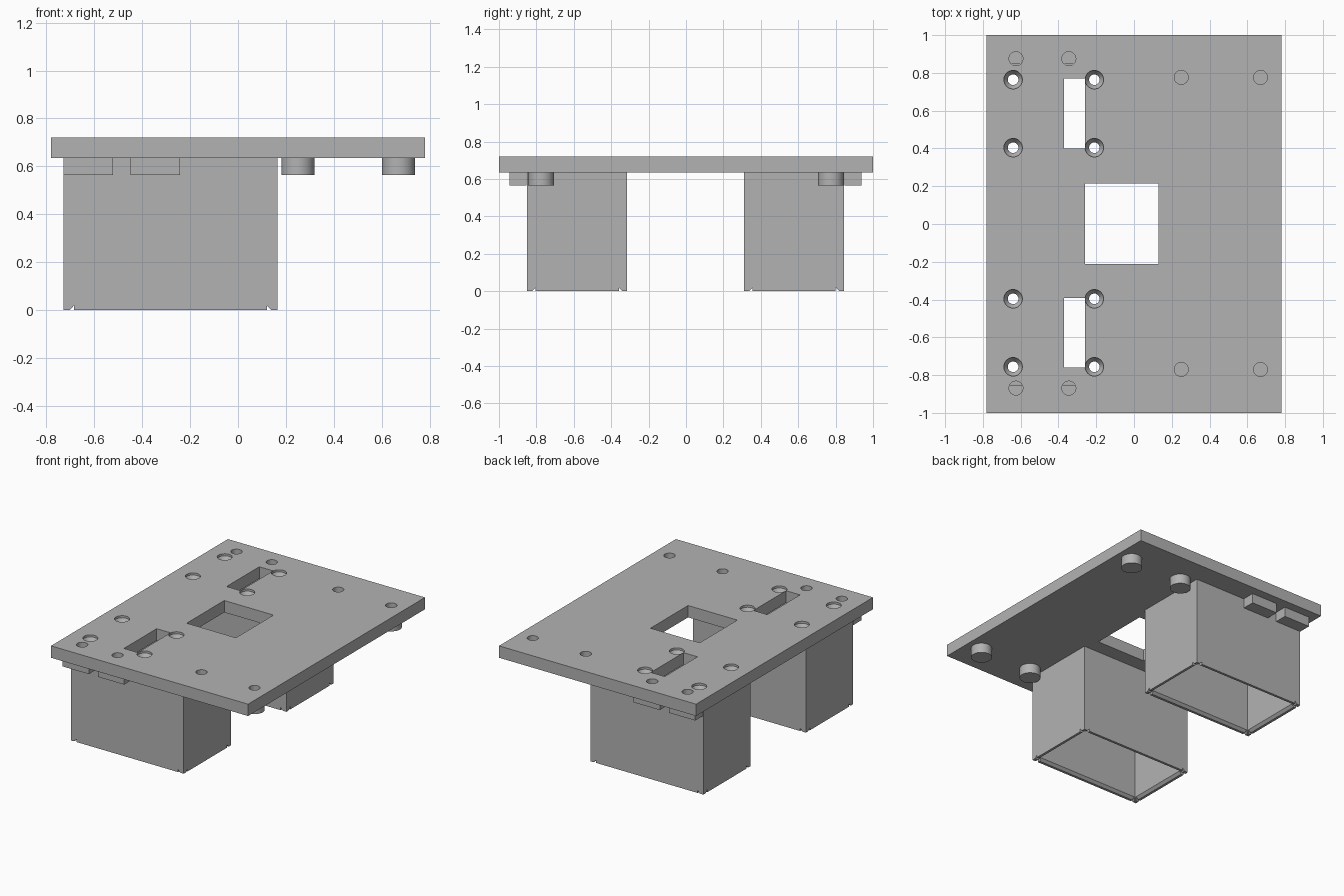
import bpy, bmesh, math

if "Cube" in bpy.data.objects:
    bpy.data.objects.remove(bpy.data.objects["Cube"])

grey = bpy.data.materials.new("plain grey")
grey.use_nodes = True
grey.diffuse_color = (0.45, 0.45, 0.45, 1)
grey.node_tree.nodes["Principled BSDF"].inputs["Base Color"].default_value = (0.45, 0.45, 0.45, 1)

PLATE_LOW, PLATE_TOP, PAD_LOW = 0.635, 0.72, 0.565
HOUSING_X = -0.282


def rect(cx, cy, w, d, z):
    return [(cx + sx * w / 2, cy + sy * d / 2, z)
            for sx, sy in ((-1, -1), (1, -1), (1, 1), (-1, 1))]


def circle(cx, cy, r, z, n=32):
    return [(cx + r * math.cos(math.tau * i / n), cy + r * math.sin(math.tau * i / n), z)
            for i in range(n)]


def loft(name, rings, closed=False):
    """Skin a stack of rings; cap the ends, or join last to first."""
    bm = bmesh.new()
    loops = [[bm.verts.new(p) for p in ring] for ring in rings]
    n = len(loops[0])
    pairs = list(zip(loops, loops[1:])) + ([(loops[-1], loops[0])] if closed else [])
    for a, b in pairs:
        for i in range(n):
            j = (i + 1) % n
            bm.faces.new((a[i], a[j], b[j], b[i]))
    if not closed:
        bm.faces.new(loops[0][::-1])
        bm.faces.new(loops[-1])
    bmesh.ops.recalc_face_normals(bm, faces=bm.faces)
    mesh = bpy.data.meshes.new(name)
    bm.to_mesh(mesh)
    bm.free()
    mesh.materials.append(grey)
    obj = bpy.data.objects.new(name, mesh)
    bpy.context.collection.objects.link(obj)
    return obj


def box(name, cx, cy, w, d, low, high):
    return loft(name, [rect(cx, cy, w, d, low), rect(cx, cy, w, d, high)])


def rod(name, cx, cy, r, low, high):
    return loft(name, [circle(cx, cy, r, low), circle(cx, cy, r, high)])


def cut(obj, cutters):
    """Subtract the cutters, keep the result and remove the helpers."""
    for c in cutters:
        c.hide_render = True
        mod = obj.modifiers.new("cut", "BOOLEAN")
        mod.operation, mod.solver, mod.object = "DIFFERENCE", "EXACT", c
    graph = bpy.context.evaluated_depsgraph_get()
    mesh = bpy.data.meshes.new_from_object(obj.evaluated_get(graph))
    obj.modifiers.clear()
    obj.data = mesh
    for c in cutters:
        bpy.data.objects.remove(c)


def smooth(obj):
    bpy.ops.object.select_all(action="DESELECT")
    obj.select_set(True)
    bpy.context.view_layer.objects.active = obj
    bpy.ops.object.shade_smooth_by_angle(angle=math.radians(25))


# Top plate with its window, slots, countersunk holes and blind pockets
plate = box("top_plate", 0, 0, 1.56, 2, PLATE_LOW, PLATE_TOP)
cutters = [box("window_cutter", -0.064, 0.002, 0.39, 0.425, 0.6, 0.8)]
for side in (-1, 1):
    y = side * 0.58 + 0.004
    cutters.append(box("slot_cutter", -0.315, y, 0.11, 0.37, 0.6, 0.8))
    for x in (-0.64, -0.21):
        for dy in (-0.18, 0.18):
            stack = ((0.028, 0.6), (0.028, 0.675), (0.049, 0.705), (0.049, 0.75))
            cutters.append(loft("screw_cutter", [circle(x, y + dy, r, z) for r, z in stack]))
    for x, py in ((-0.625, 0.872), (-0.345, 0.872), (0.25, 0.773), (0.67, 0.773)):
        cutters.append(rod("pocket_cutter", x, side * py + 0.003, 0.037, 0.58, 0.8))
cut(plate, cutters)
smooth(plate)

for side, label in ((-1, "front"), (1, "back")):
    # Hollow housing, open at the bottom, with a bevelled inner rim
    cy = side * 0.58 - 0.002
    w, d, wall, lip = 0.894, 0.535, 0.035, 0.018
    sections = ((0, 0), (0, PLATE_LOW), (wall, PLATE_LOW), (wall, 0.018), (lip, 0))
    housing = loft(label + "_housing",
                   [rect(HOUSING_X, cy, w - 2 * t, d - 2 * t, z) for t, z in sections],
                   closed=True)
    # Small triangular notches near each lower corner
    notches = []
    for s in (-1, 1):
        for along_x in (True, False):
            half = (w if along_x else d) / 2
            tri = [(s * (half - 0.024), -0.002), (s * (half - 0.045), -0.002),
                   (s * (half - 0.045), 0.02)]
            ends = []
            for e in (-0.6, 0.6):
                ends.append([(HOUSING_X + u, cy + e, z) if along_x else
                             (HOUSING_X + e, cy + u, z) for u, z in tri])
            notches.append(loft("notch_cutter", ends))
    cut(housing, notches)

    # Rectangular pads beside the housing, pocketed from above
    for x, place in ((-0.625, "right"), (-0.345, "left")):
        pad = box(f"{label}_{place}_pad", x, side * 0.895 - 0.003, 0.208, 0.09, PAD_LOW, PLATE_LOW)
        cut(pad, [rod("pocket_cutter", x, side * 0.872 + 0.003, 0.037, 0.58, 0.8)])

    # Round bosses, pocketed from above
    for x, place in ((0.25, "inner"), (0.67, "outer")):
        y = side * 0.775
        boss = rod(f"{label}_{place}_boss", x, y, 0.069, PAD_LOW, PLATE_LOW)
        cut(boss, [rod("pocket_cutter", x, side * 0.773 + 0.003, 0.037, 0.58, 0.8)])
        smooth(boss)
